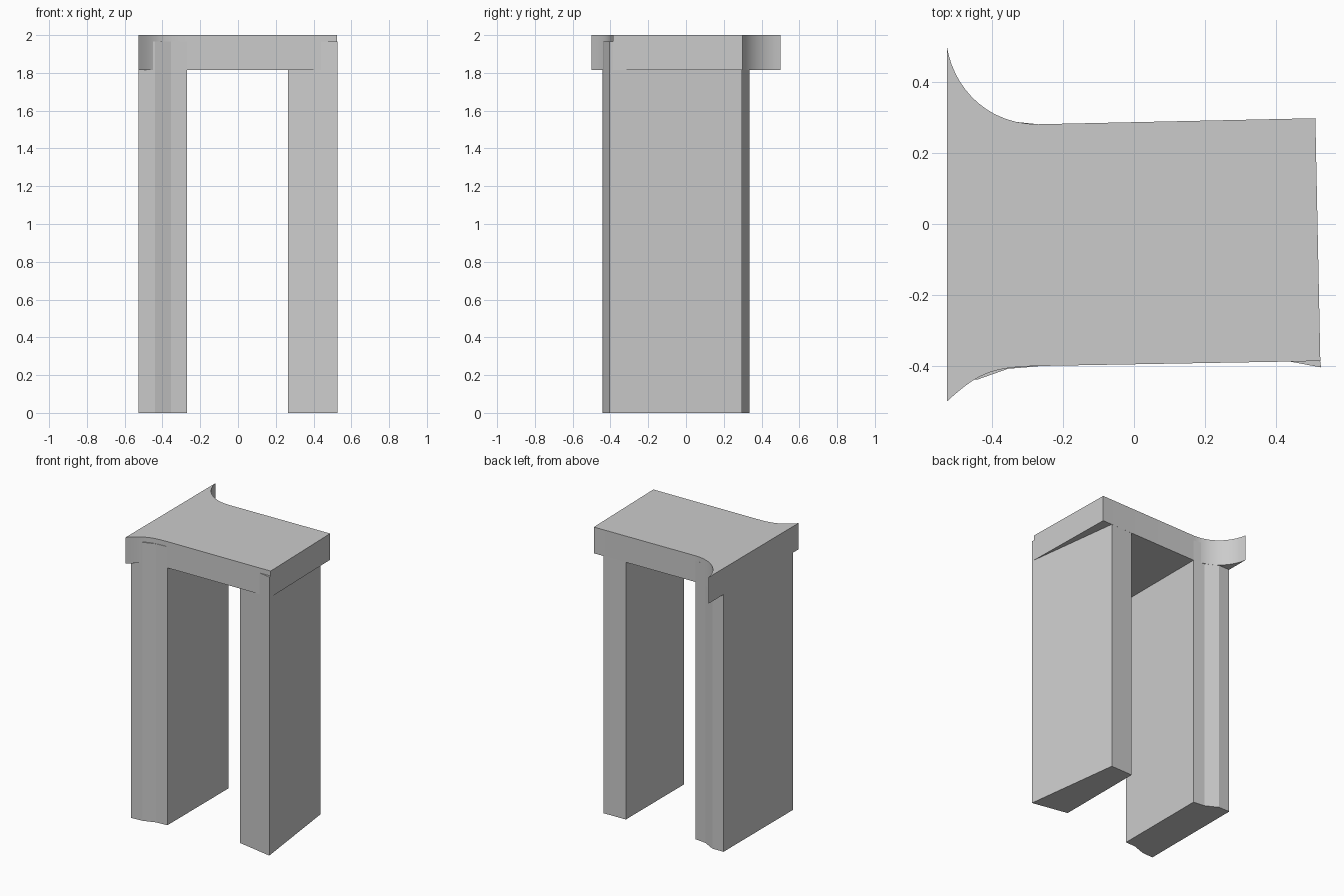
import bpy, bmesh
from math import radians
from mathutils import Vector
from mathutils.geometry import interpolate_bezier

if "Cube" in bpy.data.objects:
    bpy.data.objects.remove(bpy.data.objects["Cube"])


def prism(name, outline, z0, z1):
    """Extrude a plan outline (counter-clockwise) between two heights."""
    bm = bmesh.new()
    face = bm.faces.new([bm.verts.new((x, y, z0)) for x, y in outline])
    ext = bmesh.ops.extrude_face_region(bm, geom=[face])
    top = [g for g in ext["geom"] if isinstance(g, bmesh.types.BMVert)]
    bmesh.ops.translate(bm, verts=top, vec=(0, 0, z1 - z0))
    bmesh.ops.recalc_face_normals(bm, faces=bm.faces)
    mesh = bpy.data.meshes.new(name)
    bm.to_mesh(mesh)
    bm.free()
    obj = bpy.data.objects.new(name, mesh)
    bpy.context.collection.objects.link(obj)
    return obj


def flare(*points, steps=14):
    """Curved plan edge from four bezier points."""
    pts = [Vector((x, y, 0)) for x, y in points]
    return [(p.x, p.y) for p in interpolate_bezier(*pts, steps)]


# Lintel slab with both corners flaring out on the left side
back = flare((-0.27, 0.281), (-0.42, 0.281), (-0.51, 0.39), (-0.527, 0.5))
front = flare((-0.527, -0.5), (-0.44, -0.42), (-0.40, -0.403), (-0.27, -0.40))
lintel = prism("lintel", [(0.525, -0.386), (0.511, 0.298)] + back + front, 1.815, 2.0)
bpy.context.view_layer.objects.active = lintel
lintel.select_set(True)
bpy.ops.object.shade_smooth_by_angle(angle=radians(25))

# Left leg: faceted where it follows the flare
prism("left_leg", [
    (-0.527, -0.443), (-0.44, -0.438), (-0.355, -0.408), (-0.27, -0.401),
    (-0.27, 0.281), (-0.355, 0.29), (-0.44, 0.335), (-0.527, 0.335)], 0, 1.965)

# Right leg: slightly askew, its front corner pokes out of the lintel
prism("right_leg", [
    (0.265, -0.355), (0.527, -0.404), (0.437, 0.296), (0.265, 0.292)], 0, 1.965)
